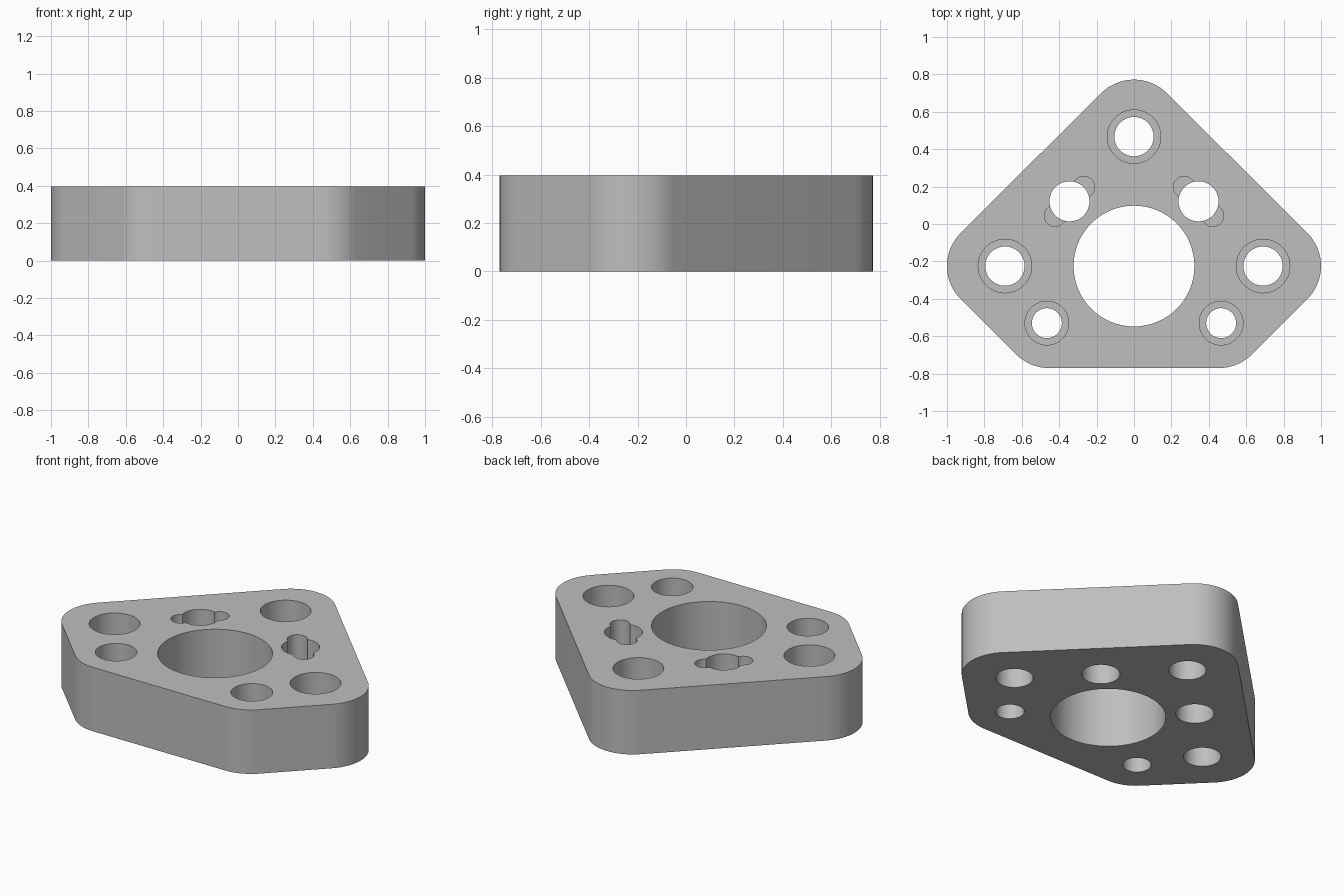
import bpy, bmesh, math

if "Cube" in bpy.data.objects:
    bpy.data.objects.remove(bpy.data.objects["Cube"])

HEIGHT = 0.397
CORNER_R = 0.25
MID_Y = -0.225
BORE_FLOOR = 0.2

grey = bpy.data.materials.new("plain grey")
grey.use_nodes = True
colour = (0.52, 0.52, 0.52, 1)
grey.diffuse_color = colour
grey.node_tree.nodes["Principled BSDF"].inputs["Base Color"].default_value = colour


def arc(cx, cy, r, start, end, steps):
    """Points along an arc, angles in degrees."""
    angles = [math.radians(start + (end - start) * i / steps) for i in range(steps + 1)]
    return [(cx + r * math.cos(a), cy + r * math.sin(a)) for a in angles]


def prism(name, points, low, high):
    """Extrude a closed outline between two heights."""
    bm = bmesh.new()
    base = bm.faces.new([bm.verts.new((x, y, low)) for x, y in points])
    top = bmesh.ops.extrude_face_region(bm, geom=[base])["geom"]
    verts = [v for v in top if isinstance(v, bmesh.types.BMVert)]
    bmesh.ops.translate(bm, verts=verts, vec=(0, 0, high - low))
    bmesh.ops.recalc_face_normals(bm, faces=bm.faces)
    mesh = bpy.data.meshes.new(name)
    bm.to_mesh(mesh)
    bm.free()
    obj = bpy.data.objects.new(name, mesh)
    bpy.context.collection.objects.link(obj)
    mesh.materials.append(grey)
    return obj


# Five-sided plate with rounded corners: centre and sweep of each corner
corners = [
    (0.75, MID_Y, -45, 45),
    (0, 0.522, 45, 135),
    (-0.75, MID_Y, 135, 225),
    (-0.454, -0.52, 225, 270),
    (0.454, -0.52, 270, 315),
]
outline = []
for cx, cy, start, end in corners:
    outline += arc(cx, cy, CORNER_R, start, end, 16)
plate = prism("mounting_plate", outline, 0, HEIGHT)

cutters = []


def hole(x, y, r, floor=-0.1):
    """Round cutter, open at the top; goes right through by default."""
    circle = arc(x, y, r, 0, 360, 64)[:-1]
    cutter = prism("hole_cutter", circle, floor, HEIGHT + 0.1)
    cutter.hide_render = True
    cutters.append(cutter)


# Central opening and the counterbored hole at the back
hole(0, MID_Y, 0.323)
hole(0, 0.467, 0.105)
hole(0, 0.467, 0.143, BORE_FLOOR)

for side in (-1, 1):
    # Counterbored side and front holes
    hole(side * 0.69, MID_Y, 0.105)
    hole(side * 0.69, MID_Y, 0.143, BORE_FLOOR)
    hole(side * 0.466, -0.53, 0.08)
    hole(side * 0.466, -0.53, 0.117, BORE_FLOOR)
    # Inner holes with two shallow side lobes each
    hole(side * 0.345, 0.121, 0.107)
    for offset in (-0.077, 0.077):
        hole(side * (0.345 + offset), 0.121 - offset, 0.057, BORE_FLOOR)

# Cut all the holes, then discard the cutters
bpy.context.view_layer.objects.active = plate
for cutter in cutters:
    mod = plate.modifiers.new("cut", "BOOLEAN")
    mod.operation = "DIFFERENCE"
    mod.solver = "EXACT"
    mod.object = cutter
    bpy.ops.object.modifier_apply(modifier=mod.name)
    bpy.data.objects.remove(cutter)

bpy.ops.object.select_all(action="DESELECT")
plate.select_set(True)
bpy.ops.object.shade_smooth_by_angle(angle=math.radians(30))
